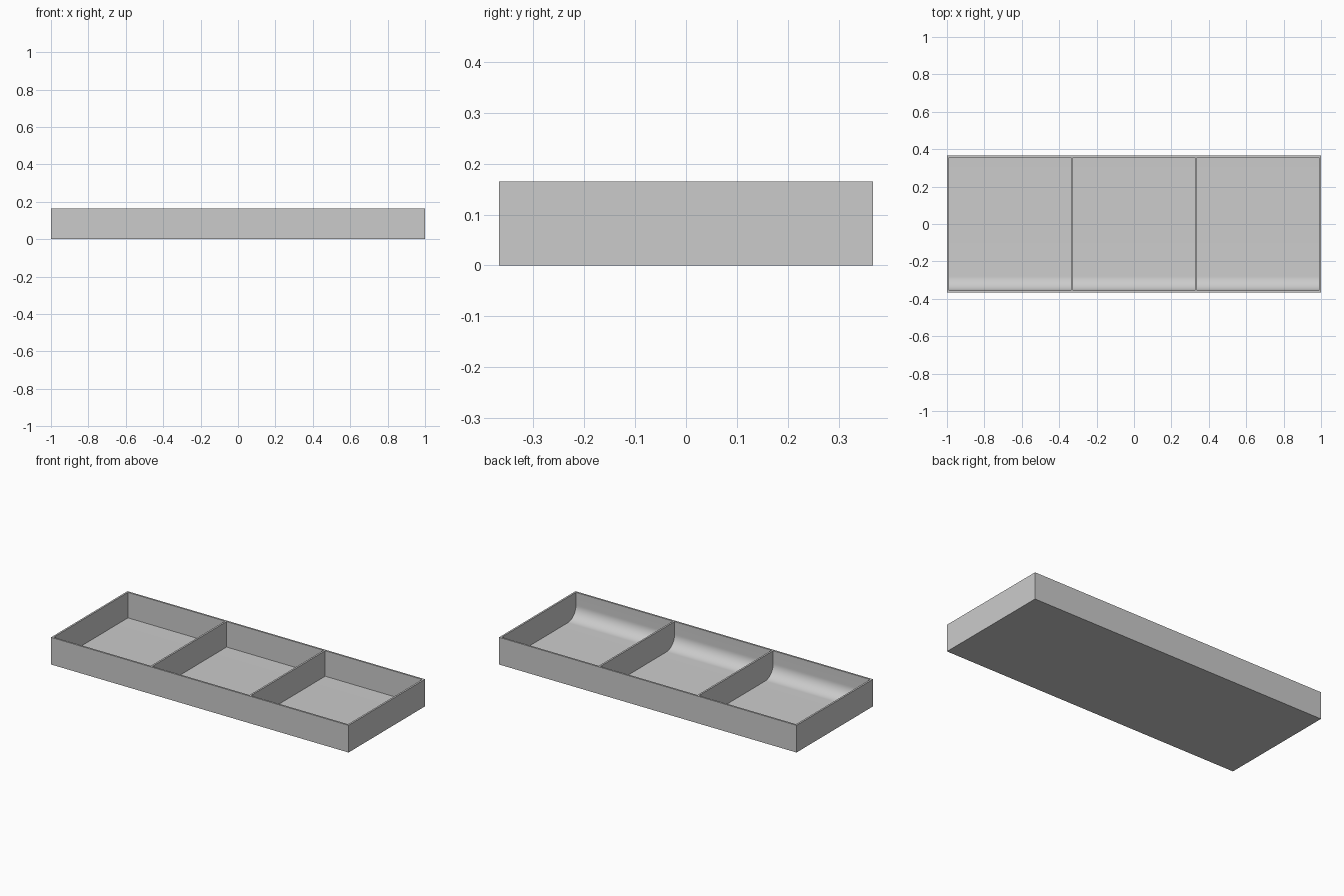
import bpy
import bmesh
from math import sin, cos, pi, radians

if "Cube" in bpy.data.objects:
    bpy.data.objects.remove(bpy.data.objects["Cube"], do_unlink=True)

LENGTH, DEPTH, HEIGHT = 2.0, 0.734, 0.165
WALL, FLOOR, SCOOP = 0.011, 0.01, 0.078
COMPARTMENTS, ARC_STEPS = 3, 16

grey = bpy.data.materials.new("plain grey")
grey.use_nodes = True
colour = (0.6, 0.6, 0.6, 1)
grey.diffuse_color = colour
grey.node_tree.nodes["Principled BSDF"].inputs["Base Color"].default_value = colour


def extrude_profile(bm, profile, x0, x1):
    """Extrude a closed (y, z) profile along x."""
    face = bm.faces.new([bm.verts.new((x0, y, z)) for y, z in profile])
    result = bmesh.ops.extrude_face_region(bm, geom=[face])
    moved = [v for v in result["geom"] if isinstance(v, bmesh.types.BMVert)]
    bmesh.ops.translate(bm, verts=moved, vec=(x1 - x0, 0, 0))


def make_object(name, bm):
    bmesh.ops.recalc_face_normals(bm, faces=bm.faces)
    mesh = bpy.data.meshes.new(name)
    bm.to_mesh(mesh)
    bm.free()
    obj = bpy.data.objects.new(name, mesh)
    bpy.context.collection.objects.link(obj)
    mesh.materials.append(grey)
    return obj


# Solid outer block of the tray
half = DEPTH / 2
bm = bmesh.new()
extrude_profile(bm, [(-half, 0), (half, 0), (half, HEIGHT), (-half, HEIGHT)],
                -LENGTH / 2, LENGTH / 2)
tray = make_object("divided_tray", bm)

# Compartment hollows, each with a rounded scoop along the front wall
inner = half - WALL
top = HEIGHT + 0.05
hollow = [(inner, top), (-inner, top)]
for i in range(ARC_STEPS + 1):
    a = pi / 2 * i / ARC_STEPS
    hollow.append((-inner + SCOOP * (1 - cos(a)), FLOOR + SCOOP * (1 - sin(a))))
hollow.append((inner, FLOOR))

width = (LENGTH - WALL * (COMPARTMENTS + 1)) / COMPARTMENTS
bm = bmesh.new()
for i in range(COMPARTMENTS):
    x0 = -LENGTH / 2 + WALL + i * (width + WALL)
    extrude_profile(bm, hollow, x0, x0 + width)
cutter = make_object("compartment_cutter", bm)
cutter.hide_render = True

# Carve the compartments, leaving outer walls and dividers
cut = tray.modifiers.new("compartments", "BOOLEAN")
cut.operation = "DIFFERENCE"
cut.solver = "EXACT"
cut.object = cutter
bpy.ops.object.select_all(action="DESELECT")
tray.select_set(True)
bpy.context.view_layer.objects.active = tray
bpy.ops.object.modifier_apply(modifier=cut.name)
bpy.data.objects.remove(cutter, do_unlink=True)

bpy.ops.object.shade_smooth_by_angle(angle=radians(30))
